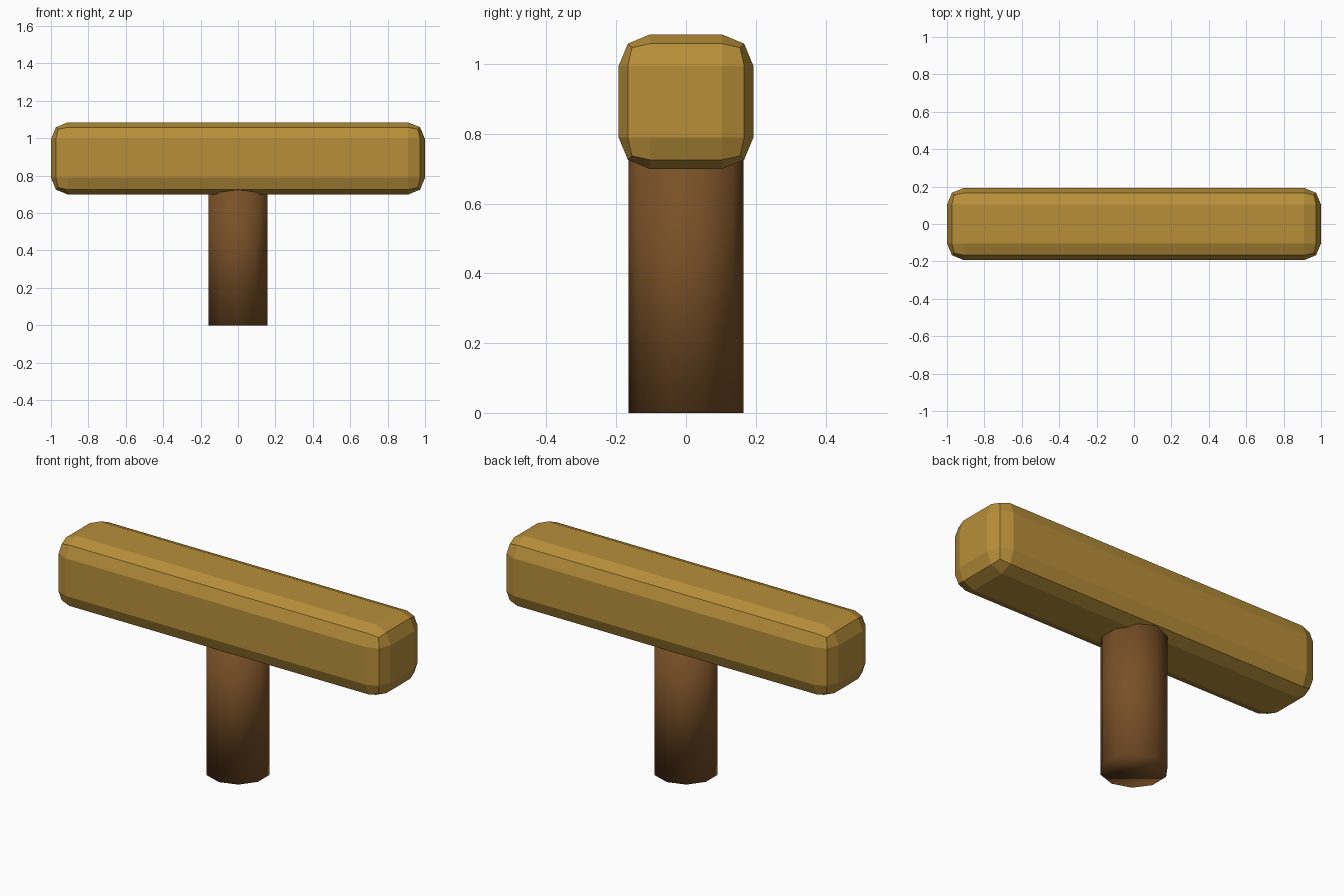
import bpy

cube = bpy.data.objects.get("Cube")
if cube:
    bpy.data.objects.remove(cube, do_unlink=True)


def make_material(name, rgb):
    mat = bpy.data.materials.new(name)
    mat.use_nodes = True
    color = (*rgb, 1.0)
    mat.diffuse_color = color
    mat.node_tree.nodes["Principled BSDF"].inputs["Base Color"].default_value = color
    return mat


gold = make_material("gold", (0.48, 0.275, 0.042))
wood = make_material("dark_wood", (0.19, 0.08, 0.02))

# Head: long block with two-step rounded edges
bpy.ops.mesh.primitive_cube_add(size=1, location=(0, 0, 0.892))
head = bpy.context.object
head.name = "hammer_head"
head.scale = (2.0, 0.386, 0.386)
bpy.ops.object.transform_apply(location=False, rotation=False, scale=True)
bevel = head.modifiers.new("rounded_edges", "BEVEL")
bevel.width = 0.09
bevel.segments = 2
head.data.materials.append(gold)
bpy.ops.object.shade_flat()

# Handle: ten-sided shaft, smooth over its caps, set into the head
HANDLE_TOP = 0.8
bpy.ops.mesh.primitive_cylinder_add(vertices=10, radius=0.165, depth=HANDLE_TOP,
                                    location=(0, 0, HANDLE_TOP / 2))
handle = bpy.context.object
handle.name = "handle"
handle.data.materials.append(wood)
bpy.ops.object.shade_smooth()
